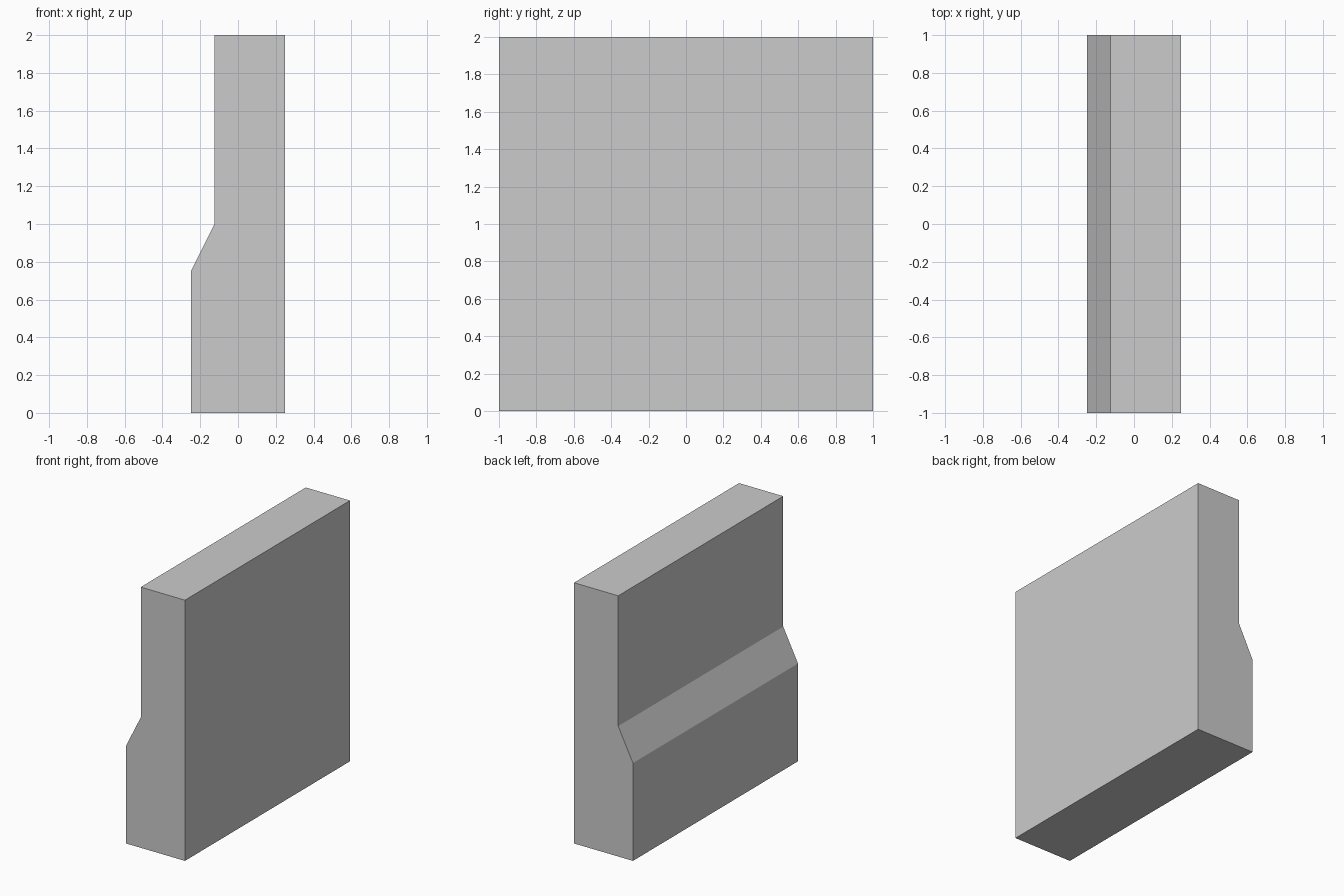
import bpy, bmesh

if "Cube" in bpy.data.objects:
    bpy.data.objects.remove(bpy.data.objects["Cube"])

# Wall cross-section (x, z): thick base, sloped ledge, thinner upper part
PROFILE = [(-0.25, 0), (0.25, 0), (0.25, 2), (-0.125, 2), (-0.125, 1), (-0.25, 0.75)]
LENGTH = 2.0


def extrude_profile(name, profile, length):
    bm = bmesh.new()
    face = bm.faces.new([bm.verts.new((x, -length / 2, z)) for x, z in profile])
    result = bmesh.ops.extrude_face_region(bm, geom=[face])
    verts = [g for g in result["geom"] if isinstance(g, bmesh.types.BMVert)]
    bmesh.ops.translate(bm, verts=verts, vec=(0, length, 0))
    # Keep both end caps
    if not face.is_valid or len(bm.faces) < len(profile) + 2:
        bmesh.ops.holes_fill(bm, edges=bm.edges[:], sides=0)
    bmesh.ops.recalc_face_normals(bm, faces=bm.faces[:])
    mesh = bpy.data.meshes.new(name)
    bm.to_mesh(mesh)
    bm.free()
    obj = bpy.data.objects.new(name, mesh)
    bpy.context.collection.objects.link(obj)
    return obj


# Wall section with stepped ledge
extrude_profile("wall_section", PROFILE, LENGTH)
